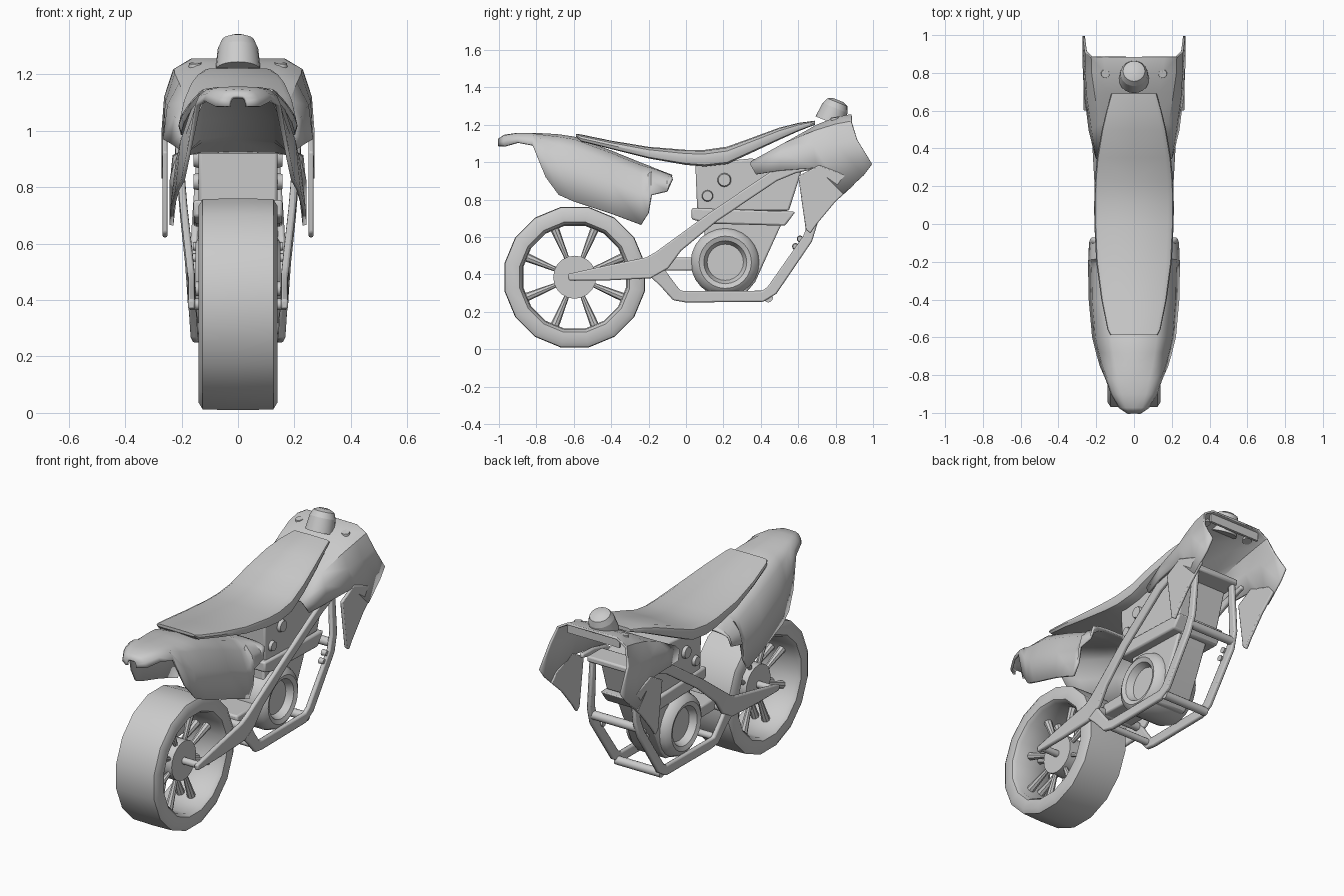
import bpy, bmesh, math
from mathutils import Vector, Matrix

if "Cube" in bpy.data.objects:
    bpy.data.objects.remove(bpy.data.objects["Cube"])


def finish(name, bm, mirror=False, thick=0, bevel=0, angle=38):
    bmesh.ops.recalc_face_normals(bm, faces=bm.faces[:])
    me = bpy.data.meshes.new(name)
    bm.to_mesh(me)
    bm.free()
    ob = bpy.data.objects.new(name, me)
    bpy.context.collection.objects.link(ob)
    if mirror:
        ob.modifiers.new("Mirror", 'MIRROR')
    if thick:
        m = ob.modifiers.new("Solidify", 'SOLIDIFY')
        m.thickness, m.offset = thick, 0
    if bevel:
        m = ob.modifiers.new("Bevel", 'BEVEL')
        m.width, m.segments, m.limit_method = bevel, 2, 'ANGLE'
    bpy.ops.object.select_all(action='DESELECT')
    ob.select_set(True)
    bpy.context.view_layer.objects.active = ob
    bpy.ops.object.shade_smooth_by_angle(angle=math.radians(angle))
    return ob


def loft(rows, closed=False, caps=False, bm=None):
    bm = bm or bmesh.new()
    vs = [[bm.verts.new(p) for p in r] for r in rows]
    n = len(rows[0])
    for a, b in zip(vs, vs[1:]):
        for i in range(n if closed else n - 1):
            j = (i + 1) % n
            bm.faces.new((a[i], a[j], b[j], b[i]))
    if caps:
        bm.faces.new(vs[0])
        bm.faces.new(vs[-1][::-1])
    return bm


def prism(name, outline, x0, x1, mirror=False, bevel=0.01):
    rows = [[(x, y, z) for y, z in outline] for x in (x0, x1)]
    return finish(name, loft(rows, True, True), mirror, bevel=bevel)


def rod(bm, a, b, r0, r1, n=12):
    a, b = Vector(a), Vector(b)
    d = b - a
    mat = Matrix.Translation((a + b) / 2) @ d.to_track_quat('Z', 'Y').to_matrix().to_4x4()
    bmesh.ops.create_cone(bm, cap_ends=True, segments=n, radius1=r0, radius2=r1,
                          depth=d.length, matrix=mat)


def lathe(prof, cy, cz, n, start=0.0, closed=False):
    # revolve (radius, x) profile around an x-parallel axis
    rows = []
    for k in range(n + 1):
        a = start + math.tau * k / n
        rows.append([(x, cy + r * math.cos(a), cz + r * math.sin(a)) for r, x in prof])
    bm = loft(rows, closed)
    bmesh.ops.remove_doubles(bm, verts=bm.verts[:], dist=1e-5)
    return bm


def strip(name, path, t=0.026):
    # flat-sided tube following (x, y, z, width)
    rows = []
    for i, (x, y, z, w) in enumerate(path):
        p, q = path[max(i - 1, 0)], path[min(i + 1, len(path) - 1)]
        d = Vector((q[1] - p[1], q[2] - p[2])).normalized() * w / 2
        rows.append([(x + s * t / 2, y - e * d.y, z + e * d.x)
                     for s, e in ((-1, -1), (1, -1), (1, 1), (-1, 1))])
    finish(name, loft(rows, True, True), True, bevel=0.008)


# wheel: tyre, hub, spokes
CY, CZ = -0.595, 0.385
tyre = [(.285, -.115), (.30, -.135), (.355, -.14), (.38, -.125), (.383, 0),
        (.38, .125), (.355, .14), (.30, .135), (.285, .115), (.28, 0)]
finish("tyre", lathe(tyre, CY, CZ, 16, math.pi / 16, True))
bm = bmesh.new()
rod(bm, (-.06, CY, CZ), (.06, CY, CZ), .115, .115, 20)
rod(bm, (-.17, CY, CZ), (.17, CY, CZ), .02, .02)
finish("hub_and_axle", bm)
bm = bmesh.new()
for k in range(8):
    a = math.tau * (k + .5) / 8
    c, s = math.cos(a), math.sin(a)
    for x in (-.035, .035):
        rod(bm, (x, CY + .1 * c, CZ + .1 * s), (x, CY + .29 * c, CZ + .29 * s), .012, .024, 8)
finish("spokes", bm)

# frame rails and swing arm
strip("swing_arm_and_upper_rail", [
    (.165, -.63, .385, .035), (.165, -.42, .408, .08), (.165, -.2, .435, .115),
    (.168, -.13, .475, .11), (.175, -.05, .555, .075), (.192, .15, .71, .06),
    (.21, .47, .925, .06), (.21, .58, .96, .04), (.2, .7, .98, .025)])
strip("lower_rail", [
    (.165, -.17, .43, .09), (.16, -.11, .36, .07), (.155, -.05, .288, .065),
    (.15, .0, .28, .06), (.15, .41, .283, .06), (.15, .46, .315, .06),
    (.155, .65, .59, .055), (.15, .68, .68, .05), (.13, .69, .97, .04)])
bm = bmesh.new()
for y, z, r in ((.44, .275, .025), (.665, .63, .025), (-.15, .44, .025), (-.06, .3, .02)):
    rod(bm, (-.15, y, z), (.15, y, z), r, r)
for y, z in ((.585, .55), (.61, .59)):
    for s in (-1, 1):
        rod(bm, (s * .13, y, z), (s * .16, y, z), .018, .014)
finish("frame_cross_bars", bm)

# engine
prism("engine_head", [(.05, .99), (.06, .74), (.55, .74), (.62, .96), (.35, 1.02)], -.14, .14)
prism("engine_plate", [(.03, .755), (.03, .695), (.11, .672), (.53, .66), (.585, .735)], -.158, .158)
prism("engine_block", [(.1, .69), (.52, .69), (.37, .36), (.32, .3), (.1, .31)], -.1, .1)
prism("engine_mount", [(-.15, .42), (-.15, .49), (.06, .49), (.06, .42)], -.1, .1)
cover = [(.185, 0), (.185, .09), (.17, .13), (.14, .15), (.115, .14), (.09, .085),
         (.075, .08), (.072, .095), (0, .095)]
finish("crankcase_cover", lathe(cover, .21, .465, 24), True)
bm = bmesh.new()
for y, z, r in ((.205, .905, .04), (.115, .82, .033)):
    rod(bm, (.13, y, z), (.158, y, z), r, r * .8, 14)
finish("engine_bolts", bm, True)

# rear fender shell: y, top z, bottom z, half width
fender = [(-1, 1.12, 1.085, .03), (-.97, 1.14, 1.085, .075), (-.9, 1.15, 1.105, .115),
          (-.82, 1.15, 1.09, .145), (-.75, 1.147, .92, .175), (-.68, 1.142, .825, .195),
          (-.6, 1.13, .79, .215), (-.4, 1.055, .725, .233), (-.24, .99, .665, .236),
          (-.2, .975, .73, .236), (-.185, .968, .825, .236), (-.1, .935, .845, .232),
          (-.075, .925, .91, .228)]
rows = []
for y, t, b, w in fender:
    h = t - b
    rows.append([(0, y, t), (w * .55, y, t - h * .04), (w * .75, y, t - h * .17),
                 (w * .92, y, t - h * .5), (w, y, b)])
finish("rear_fender", loft(rows), True, thick=.014)

# seat: y, top z, bottom z, half width
seat = [(-.587, 1.152, 1.135, .125), (-.56, 1.148, 1.11, .14), (-.4, 1.115, 1.07, .173),
        (-.2, 1.082, 1.02, .2), (0, 1.066, .985, .21), (.1, 1.066, .977, .211),
        (.22, 1.083, .99, .208), (.35, 1.13, 1.05, .196), (.5, 1.185, 1.12, .17),
        (.6, 1.21, 1.165, .146), (.69, 1.222, 1.2, .12)]
rows = []
for y, t, b, w in seat:
    h = t - b
    rows.append([(0, y, t), (w * .85, y, t - h * .06), (w * .97, y, t - h * .25),
                 (w, y, t - h * .55), (w * .96, y, b + h * .1), (w * .8, y, b), (0, y, b)])
finish("seat", loft(rows, caps=True), True)

# front shroud shell with side flaps
shroud = [
    [(0, .36, 1.0), (.12, .36, 1.0), (.17, .35, 1.0), (.195, .345, .985), (.205, .375, .935)],
    [(0, .55, 1.11), (.12, .55, 1.11), (.18, .53, 1.1), (.22, .5, 1.05), (.235, .5, .955)],
    [(0, .7, 1.195), (.13, .7, 1.195), (.205, .69, 1.165), (.245, .68, 1.09), (.26, .7, .97)],
    [(0, .8, 1.235), (.15, .8, 1.235), (.22, .8, 1.2), (.252, .8, 1.1), (.266, .84, .83)],
    [(0, .88, 1.25), (.16, .88, 1.25), (.222, .88, 1.215), (.254, .905, 1.12), (.266, .95, .93)],
    [(0, .885, 1.25), (.165, .885, 1.25), (.225, .885, 1.215), (.256, .915, 1.12), (.266, .995, .99)]]
finish("front_shroud", loft(shroud), True, thick=.012)
prism("shroud_flap", [(.6, .925), (.71, .985), (.86, .93), (.9, .88), (.8, .79), (.7, .67),
                      (.665, .62), (.64, .64)], .25, .268, True, .006)
prism("shroud_inner_lip", [(.855, 1.24), (.87, 1.24), (.87, 1.19), (.855, 1.19)], -.17, .17, bevel=0)
prism("head_plate", [(.58, 1.0), (.72, 1.0), (.72, .965), (.58, .95)], -.15, .15)

# filler cap and bolts
axis = Vector((0, .04, .1))
base = Vector((0, .775, 1.235))
bm = bmesh.new()
rod(bm, base - axis * .2, base + axis * .55, .08, .072, 20)
rod(bm, base + axis * .55, base + axis * .85, .072, .058, 20)
rod(bm, base + axis * .85, base + axis * .97, .058, .03, 20)
for s in (-1, 1):
    rod(bm, (s * .15, .8, 1.21), (s * .152, .795, 1.24), .028, .022)
finish("filler_cap_and_bolts", bm)
